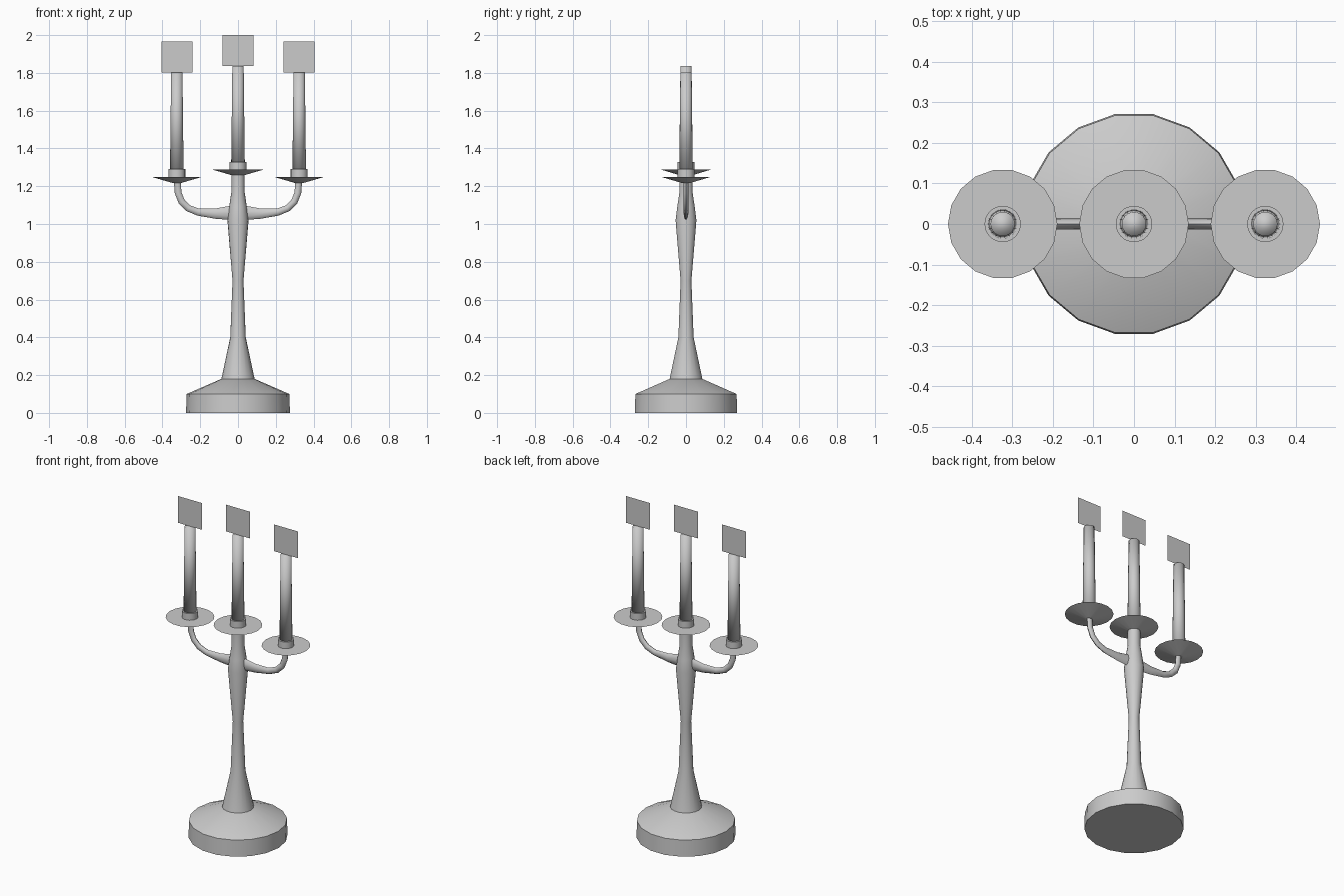
import bpy, bmesh
from math import cos, sin, pi, radians
from mathutils import Vector

if "Cube" in bpy.data.objects:
    bpy.data.objects.remove(bpy.data.objects["Cube"])


def make(name, verts, faces, angle=40):
    me = bpy.data.meshes.new(name)
    me.from_pydata(verts, [], faces)
    bm = bmesh.new()
    bm.from_mesh(me)
    bmesh.ops.recalc_face_normals(bm, faces=bm.faces)
    bm.to_mesh(me)
    bm.free()
    ob = bpy.data.objects.new(name, me)
    bpy.context.collection.objects.link(ob)
    bpy.ops.object.select_all(action='DESELECT')
    ob.select_set(True)
    bpy.context.view_layer.objects.active = ob
    bpy.ops.object.shade_smooth_by_angle(angle=radians(angle))
    return ob


def skin(name, rings, angle=40):
    """Bridge equal-sized rings and cap both ends."""
    n = len(rings[0])
    faces = [(r * n + i, r * n + (i + 1) % n, (r + 1) * n + (i + 1) % n, (r + 1) * n + i)
             for r in range(len(rings) - 1) for i in range(n)]
    last = (len(rings) - 1) * n
    faces += [tuple(range(n)), tuple(range(last, last + n))]
    return make(name, [v for ring in rings for v in ring], faces, angle)


def lathe(name, profile, x=0.0, n=18, angle=40):
    return skin(name, [[(x + r * cos(2 * pi * i / n), r * sin(2 * pi * i / n), z)
                        for i in range(n)] for r, z in profile], angle)


# Foot and turned stem
lathe("base", [(0.275, 0), (0.272, 0.10), (0.088, 0.18)])
lathe("stem", [(0.088, 0.18), (0.041, 0.40), (0.029, 0.70), (0.056, 1.02),
               (0.047, 1.09), (0.035, 1.17), (0.035, 1.27)])


# Drip dish, cup, candle and flat flame card
def candle_set(side, x, rim, top):
    lathe(side + "_dish", [(0.022, rim - 0.033), (0.135, rim)], x, angle=10)
    lathe(side + "_cup", [(0.045, rim - 0.005), (0.045, rim + 0.04)], x)
    lathe(side + "_candle", [(0.036, rim + 0.03), (0.030, top)], x, angle=100)
    w, h = 0.082, 0.163
    make(side + "_flame", [(x - w, 0, top), (x + w, 0, top),
                           (x + w, 0, top + h), (x - w, 0, top + h)], [(0, 1, 2, 3)])


candle_set("centre", 0, 1.288, 1.837)
candle_set("left", -0.324, 1.25, 1.803)
candle_set("right", 0.324, 1.25, 1.803)

# Curved arms: (x, z, half height), narrow in y
path = [(0.02, 1.06, 0.040), (0.12, 1.055, 0.027), (0.21, 1.063, 0.019),
        (0.262, 1.083, 0.018), (0.298, 1.118, 0.018), (0.317, 1.165, 0.018),
        (0.322, 1.235, 0.018)]
for side, s in (("left", -1), ("right", 1)):
    rings = []
    for k, (x, z, h) in enumerate(path):
        a, b = path[max(k - 1, 0)], path[min(k + 1, len(path) - 1)]
        t = Vector((b[0] - a[0], b[1] - a[1])).normalized()
        if k == 0:
            t = Vector((1, 0))
        rings.append([(s * (x - t.y * h * cos(i * pi / 4)), 0.013 * sin(i * pi / 4),
                       z + t.x * h * cos(i * pi / 4)) for i in range(8)])
    skin(side + "_arm", rings, 50)
